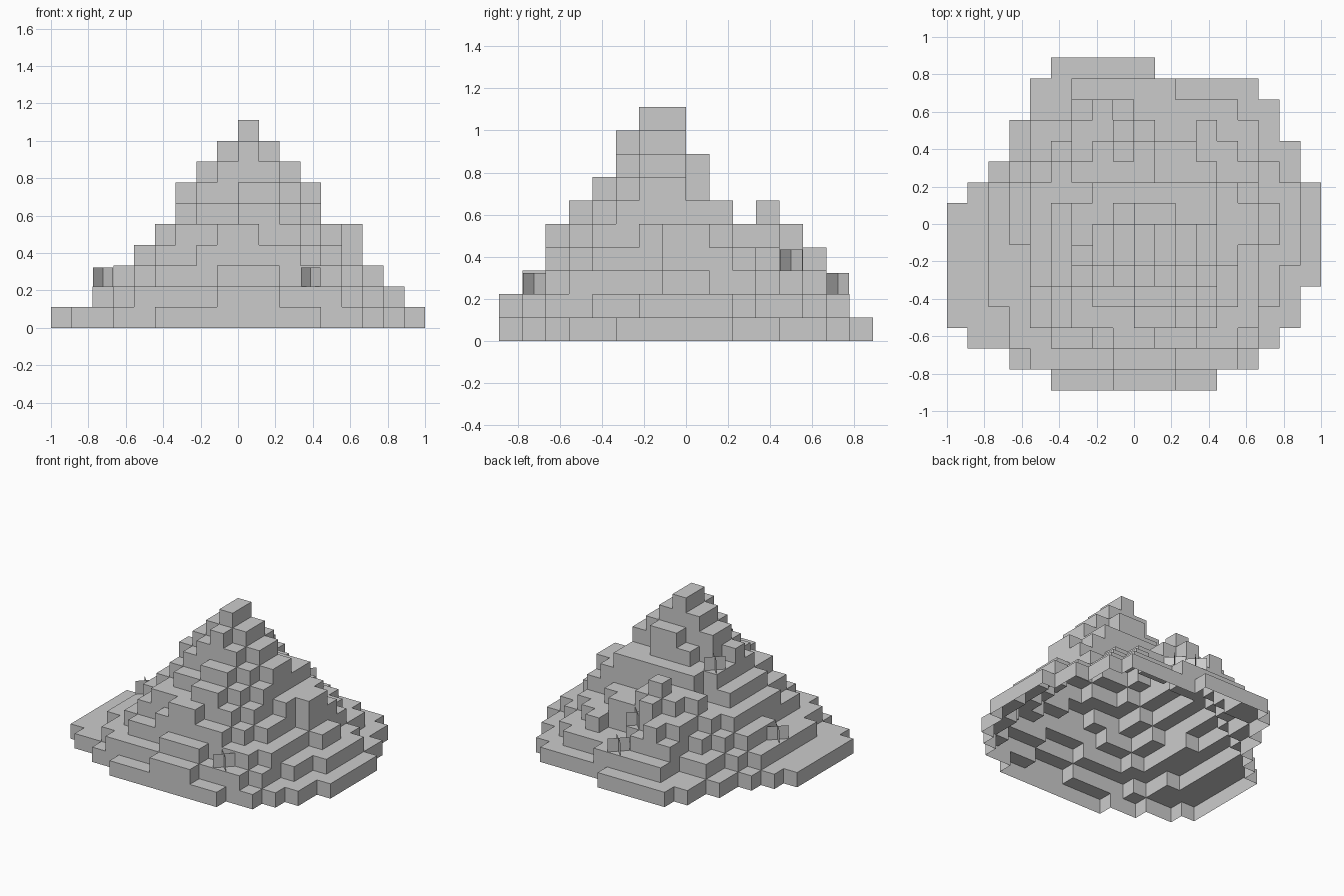
import bpy, bmesh

if "Cube" in bpy.data.objects:
    bpy.data.objects.remove(bpy.data.objects["Cube"])

U = 1 / 9  # edge length of one block

stone = bpy.data.materials.new("stone_grey")
stone.diffuse_color = (0.6, 0.6, 0.6, 1)
stone.use_nodes = True
stone.node_tree.nodes["Principled BSDF"].inputs["Base Color"].default_value = stone.diffuse_color

heights = {}


def terrace(level, *spans):
    """Raise blocks: each span is (y0, y1, x0, x1) in block units."""
    for y0, y1, x0, x1 in spans:
        for y in range(y0, y1):
            for x in range(x0, x1):
                heights[x, y] = max(heights.get((x, y), 0), level)


def make_object(name, quads):
    bm = bmesh.new()
    for q in quads:
        bm.faces.new([bm.verts.new([c * U for c in p]) for p in q])
    bmesh.ops.remove_doubles(bm, verts=bm.verts, dist=1e-4)
    me = bpy.data.meshes.new(name)
    bm.to_mesh(me)
    bm.free()
    me.materials.append(stone)
    ob = bpy.data.objects.new(name, me)
    bpy.context.collection.objects.link(ob)


# Broad foot of the mountain
terrace(1, (7, 8, -4, 1), (6, 7, -5, 6), (5, 6, -5, 7), (4, 5, -6, 7), (3, 4, -6, 8),
        (2, 3, -7, 8), (1, 2, -8, 9), (-3, 1, -9, 9), (-5, -3, -9, 8),
        (-6, -5, -8, 7), (-7, -6, -6, 6), (-8, -7, -4, 4))
terrace(2, (6, 7, -3, 2), (5, 6, -3, 5), (4, 5, -5, 6), (3, 4, -5, 6), (2, 3, -6, 7),
        (-2, 2, -7, 8), (-4, -2, -7, 7), (-6, -4, -6, 6), (-7, -6, -5, 5), (-8, -7, -1, 2))
# Lower slopes, with a hollow and loose blocks at the back
terrace(3, (5, 6, -3, 0), (4, 5, -3, 1), (4, 5, 3, 4), (3, 4, -4, 5), (2, 3, -5, 6),
        (1, 2, -6, 6), (-1, 1, -6, 7), (-5, -1, -5, 6), (-6, -5, -4, 5), (-7, -6, -1, 2))
terrace(4, (5, 6, -2, -1), (4, 5, -3, 0), (3, 4, -3, 3), (2, 3, -4, 4),
        (-1, 2, -5, 6), (-3, -1, -5, 5), (-4, -3, -4, 5), (-5, -4, -4, 4), (-6, -5, -2, 3))
# Upper slopes
terrace(5, (4, 5, -1, 0), (3, 4, -2, 1), (2, 3, -3, 1), (1, 2, -2, 5), (-1, 1, -4, 6),
        (-2, -1, -4, 5), (-3, -2, -4, 4), (-4, -3, -3, 4), (-5, -4, -3, 3), (-6, -5, -1, 1))
terrace(6, (3, 4, -1, 0), (1, 2, -2, 4), (-3, 1, -3, 4), (-4, -3, -2, 3), (-5, -4, 0, 2))
# Peak
terrace(7, (0, 1, -1, 2), (-1, 0, -2, 4), (-2, -1, -3, 4), (-3, -2, -2, 3), (-4, -3, 0, 2))
terrace(8, (0, 1, 0, 2), (-2, 0, -2, 3), (-3, -2, -1, 2))
terrace(9, (-2, 0, -1, 2), (-3, -2, 0, 1))
terrace(10, (-2, 0, 0, 1))

# Outer skin of each terrace: exposed tops and walls, open underneath
for level in range(1, 11):
    b, t = level - 1, level
    quads = []
    for (x, y), h in heights.items():
        if h < level:
            continue
        X, Y = x + 1, y + 1
        if h == level:
            quads.append([(x, y, t), (X, y, t), (X, Y, t), (x, Y, t)])
        for dx, dy, p, q in ((0, -1, (x, y), (X, y)), (1, 0, (X, y), (X, Y)),
                             (0, 1, (X, Y), (x, Y)), (-1, 0, (x, Y), (x, y))):
            if heights.get((x + dx, y + dy), 0) < level:
                quads.append([(*p, b), (*q, b), (*q, t), (*p, t)])
    make_object(f"terrace_{level}", quads)

# Small plants: two crossed upright planes standing on a terrace
for i, (x, y) in enumerate(((3, -7), (-7, -1), (-3, 0), (0, 4), (0, 6))):
    z = heights[x, y]
    cx, cy, r, t = x + 0.5, y + 0.5, 0.48, z + 0.9
    quads = []
    for s in (1, -1):
        p, q = (cx - r, cy - r * s), (cx + r, cy + r * s)
        quads.append([(*p, z), (*q, z), (*q, t), (*p, t)])
    make_object(f"plant_{i + 1}", quads)
